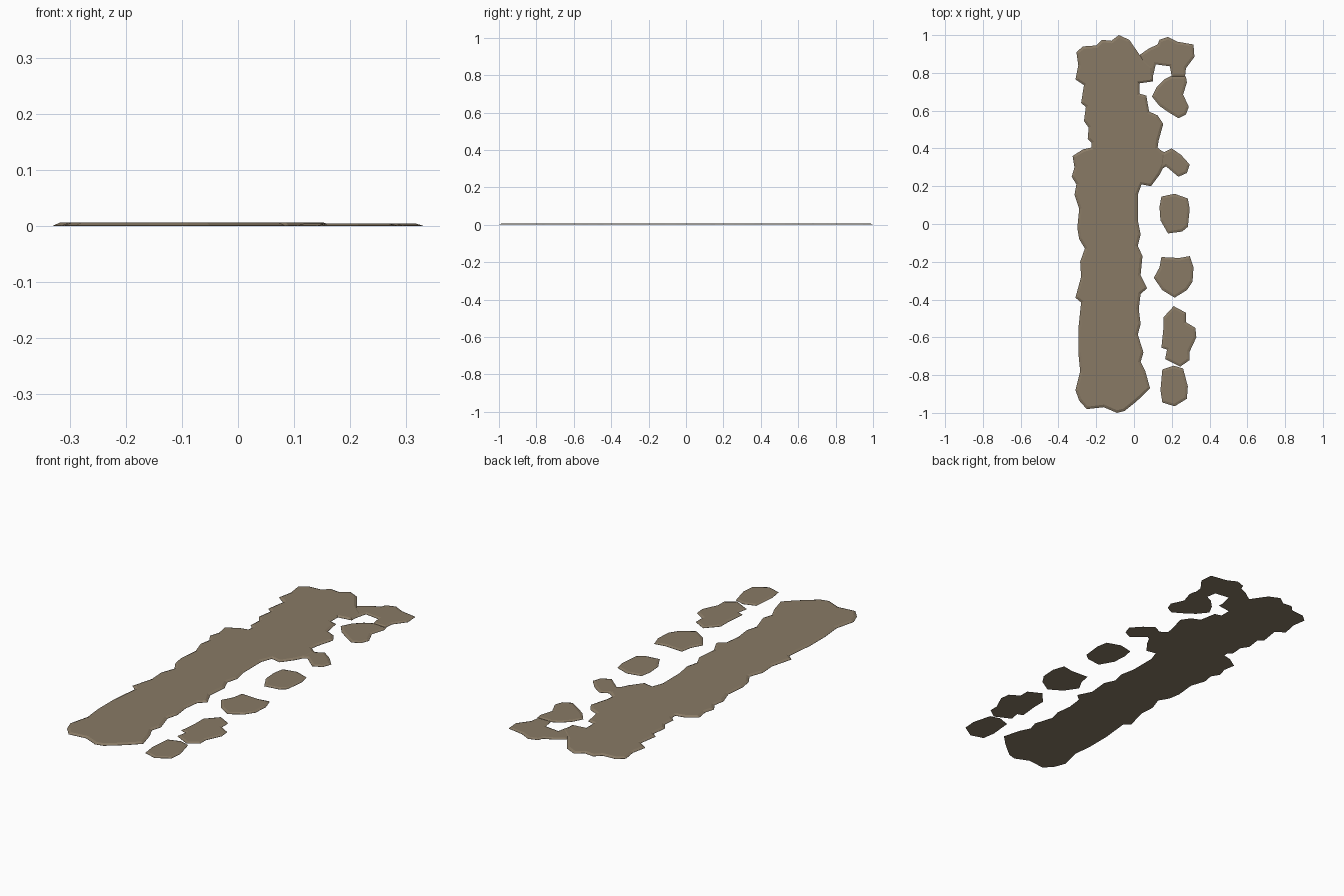
import bpy, bmesh

# one earthy colour for everything
earth = bpy.data.materials.new("earth_brown")
earth.diffuse_color = (0.25, 0.195, 0.13, 1)


def slab(name, outline, height, slope=0.014, rim=0.001):
    """Thin ground patch: outline, low rim, sloped border, flat top."""
    bm = bmesh.new()
    base = bm.faces.new([bm.verts.new((x, y, 0)) for x, y in outline])
    if base.normal.z == 0:
        base.normal_update()
    ext = bmesh.ops.extrude_face_region(bm, geom=[base], use_keep_orig=True)["geom"]
    for v in [g for g in ext if isinstance(g, bmesh.types.BMVert)]:
        v.co.z = rim
    bmesh.ops.recalc_face_normals(bm, faces=bm.faces[:])
    top = [f for f in bm.faces if all(v.co.z > rim / 2 for v in f.verts)]
    bmesh.ops.inset_region(bm, faces=top, thickness=slope, use_even_offset=False)
    for v in top[0].verts:
        v.co.z = height
    bmesh.ops.triangulate(bm, faces=[f for f in bm.faces if len(f.verts) > 4])
    mesh = bpy.data.meshes.new(name)
    bm.to_mesh(mesh)
    bm.free()
    mesh.materials.append(earth)
    obj = bpy.data.objects.new(name, mesh)
    bpy.context.collection.objects.link(obj)
    return obj


# main path: ragged left edge (back to front), then right edge (front to back)
left_edge = [
    (-.08, 1), (-.12, .97), (-.17, .975), (-.2, .945), (-.27, .94), (-.305, .91),
    (-.295, .84), (-.31, .765), (-.265, .735), (-.28, .64), (-.255, .62),
    (-.265, .545), (-.24, .51), (-.245, .45), (-.225, .43), (-.225, .405),
    (-.27, .395), (-.325, .36), (-.315, .3), (-.33, .25), (-.305, .21),
    (-.315, .155), (-.29, .08), (-.3, -.02), (-.29, -.08), (-.26, -.13),
    (-.285, -.2), (-.28, -.28), (-.31, -.39), (-.28, -.415), (-.295, -.56),
    (-.295, -.68), (-.285, -.78), (-.31, -.88), (-.29, -.935), (-.25, -.98)]
right_edge = [
    (-.16, -.97), (-.09, -1), (-.05, -.99), (0, -.95), (.04, -.915), (.085, -.87),
    (.06, -.78), (.035, -.73), (.05, -.68), (.02, -.585), (.035, -.53),
    (.025, -.45), (.035, -.37), (.07, -.34), (.035, -.27), (.045, -.17),
    (.02, -.115), (.035, -.055), (.02, .02), (.02, .155), (.04, .21), (.09, .2),
    (.135, .26), (.16, .31), (.165, .37), (.125, .405), (.13, .44), (.155, .53),
    (.125, .575), (.08, .595), (.065, .68), (.03, .69), (.03, .745), (.1, .755),
    (.1, .83), (.03, .895), (-.025, .975)]
slab("main_path", left_edge + right_edge, 0.007)

# side patches, back to front
slab("side_patch_1", [
    (.03, .895), (.08, .93), (.125, .95), (.135, .975), (.18, .99), (.23, .965),
    (.315, .95), (.32, .885), (.275, .825), (.27, .78), (.2, .78), (.19, .835),
    (.115, .845), (.1, .78), (.06, .76)], 0.005)
slab("side_patch_2", [
    (.095, .675), (.12, .725), (.16, .765), (.2, .785), (.275, .78), (.28, .75),
    (.26, .685), (.29, .62), (.275, .58), (.235, .56), (.185, .59), (.135, .625)], 0.005)
slab("side_patch_3", [
    (.12, .4), (.16, .38), (.2, .4), (.25, .365), (.295, .315), (.28, .27),
    (.235, .25), (.17, .305), (.13, .28)], 0.005)
slab("side_patch_4", [
    (.145, .145), (.215, .16), (.285, .135), (.295, .08), (.285, -.015),
    (.255, -.04), (.18, -.05), (.14, .02), (.135, .09)], 0.005)
slab("side_patch_5", [
    (.145, -.175), (.24, -.18), (.295, -.17), (.315, -.23), (.31, -.305),
    (.28, -.35), (.215, -.39), (.15, -.35), (.105, -.285), (.135, -.23)], 0.005)
slab("side_patch_6", [
    (.155, -.495), (.21, -.435), (.275, -.47), (.275, -.52), (.325, -.55),
    (.33, -.6), (.295, -.675), (.295, -.72), (.245, -.755), (.165, -.715),
    (.175, -.665), (.145, -.655), (.155, -.56)], 0.005)
slab("side_patch_7", [
    (.15, -.77), (.21, -.75), (.26, -.765), (.285, -.86), (.28, -.925),
    (.215, -.965), (.15, -.945), (.14, -.88)], 0.005)
